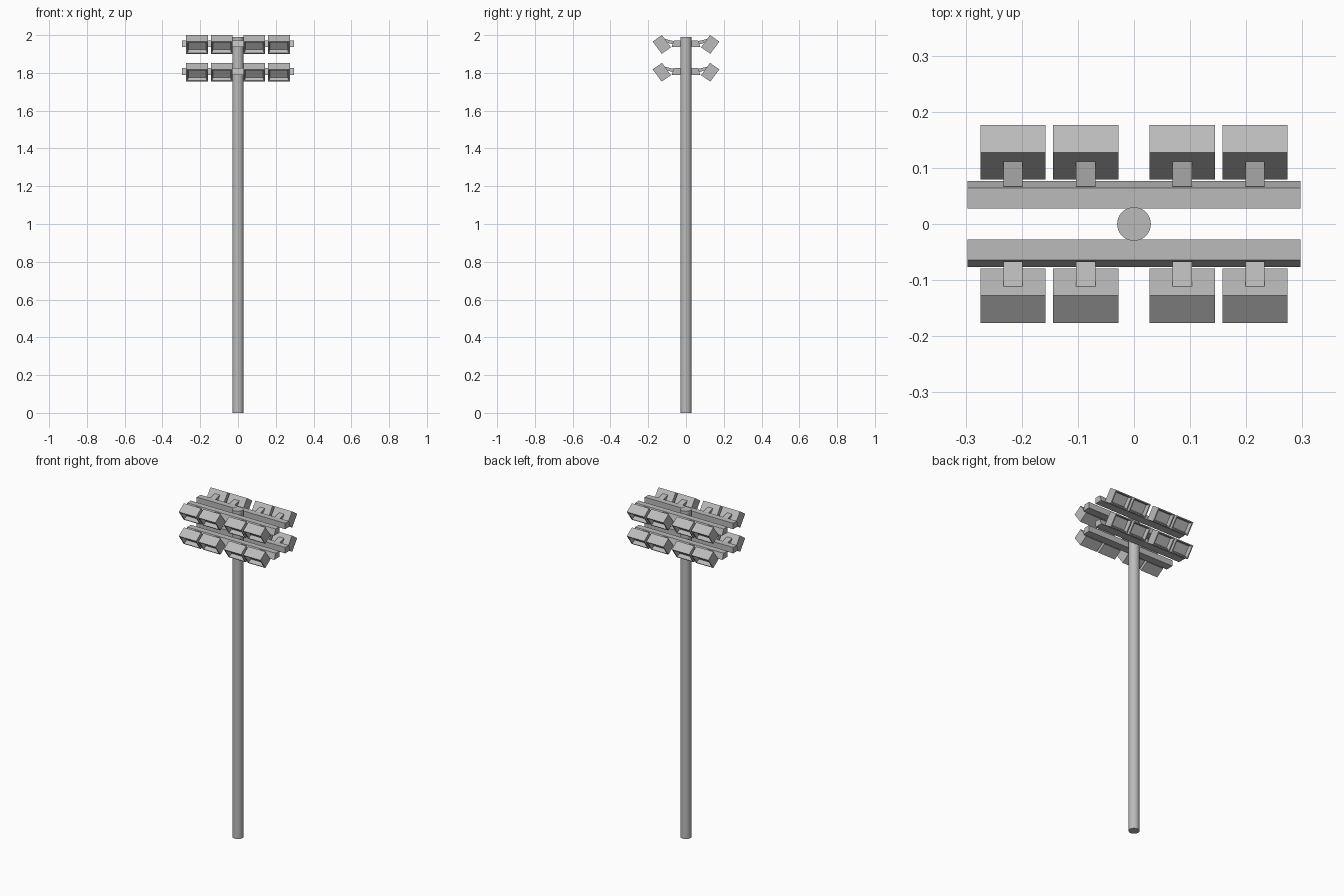
import bpy, bmesh
from mathutils import Vector

cube = bpy.data.objects.get("Cube")
if cube:
    bpy.data.objects.remove(cube, do_unlink=True)

steel = bpy.data.materials.new("grey steel")
steel.use_nodes = True
steel.diffuse_color = (0.5, 0.5, 0.5, 1)
steel.node_tree.nodes["Principled BSDF"].inputs["Base Color"].default_value = (0.5, 0.5, 0.5, 1)


def add_object(name, bm):
    bmesh.ops.recalc_face_normals(bm, faces=bm.faces)
    mesh = bpy.data.meshes.new(name)
    bm.to_mesh(mesh)
    bm.free()
    mesh.materials.append(steel)
    obj = bpy.data.objects.new(name, mesh)
    bpy.context.collection.objects.link(obj)
    return obj


def prism(profile, x0, x1):
    """Extrude a (y, z) profile along x."""
    bm = bmesh.new()
    face = bm.faces.new([bm.verts.new((x0, y, z)) for y, z in profile])
    moved = bmesh.ops.extrude_face_region(bm, geom=[face])["geom"]
    verts = [v for v in moved if isinstance(v, bmesh.types.BMVert)]
    bmesh.ops.translate(bm, verts=verts, vec=(x1 - x0, 0, 0))
    bmesh.ops.recalc_face_normals(bm, faces=bm.faces)
    return bm


# Profiles for one side; out is measured from the pole axis
BEAM = [(0.028, 1.936), (0.0765, 1.936), (0.064, 1.972), (0.028, 1.972)]
LAMP = [(0.127, 2.0), (0.1765, 1.966), (0.129, 1.901), (0.0795, 1.935)]
BRACKET = [(0.067, 1.969), (0.111, 1.979), (0.105, 1.962), (0.067, 1.95)]
LENS_DIR = Vector((0, 0.82, -0.57))

# Pole
bm = bmesh.new()
bmesh.ops.create_cone(bm, cap_ends=True, segments=32, radius1=0.03, radius2=0.03, depth=1.99)
bmesh.ops.translate(bm, verts=bm.verts, vec=(0, 0, 0.995))
pole = add_object("pole", bm)
for p in pole.data.polygons:
    p.use_smooth = len(p.vertices) == 4

# Two tiers of floodlights on the front and back
for tier, drop in (("upper", 0.0), ("lower", 0.147)):
    for side, s in (("front", -1), ("back", 1)):
        def place(profile):
            return [(s * y, z - drop) for y, z in profile]

        add_object(f"{tier}_{side}_beam", prism(place(BEAM), -0.297, 0.297))
        for i, x in enumerate((-0.216, -0.086, 0.086, 0.216), 1):
            add_object(f"{tier}_{side}_bracket_{i}", prism(place(BRACKET), x - 0.017, x + 0.017))
            # Lamp housing with a tapered recess in its lens face
            lamp = prism(place(LAMP), x - 0.058, x + 0.058)
            aim = Vector((0, s * LENS_DIR.y, LENS_DIR.z))
            lens = max(lamp.faces, key=lambda f: f.normal.dot(aim))
            bmesh.ops.inset_region(lamp, faces=[lens], thickness=0.009)
            bmesh.ops.inset_region(lamp, faces=[lens], thickness=0.008, depth=-0.022)
            add_object(f"{tier}_{side}_lamp_{i}", lamp)
